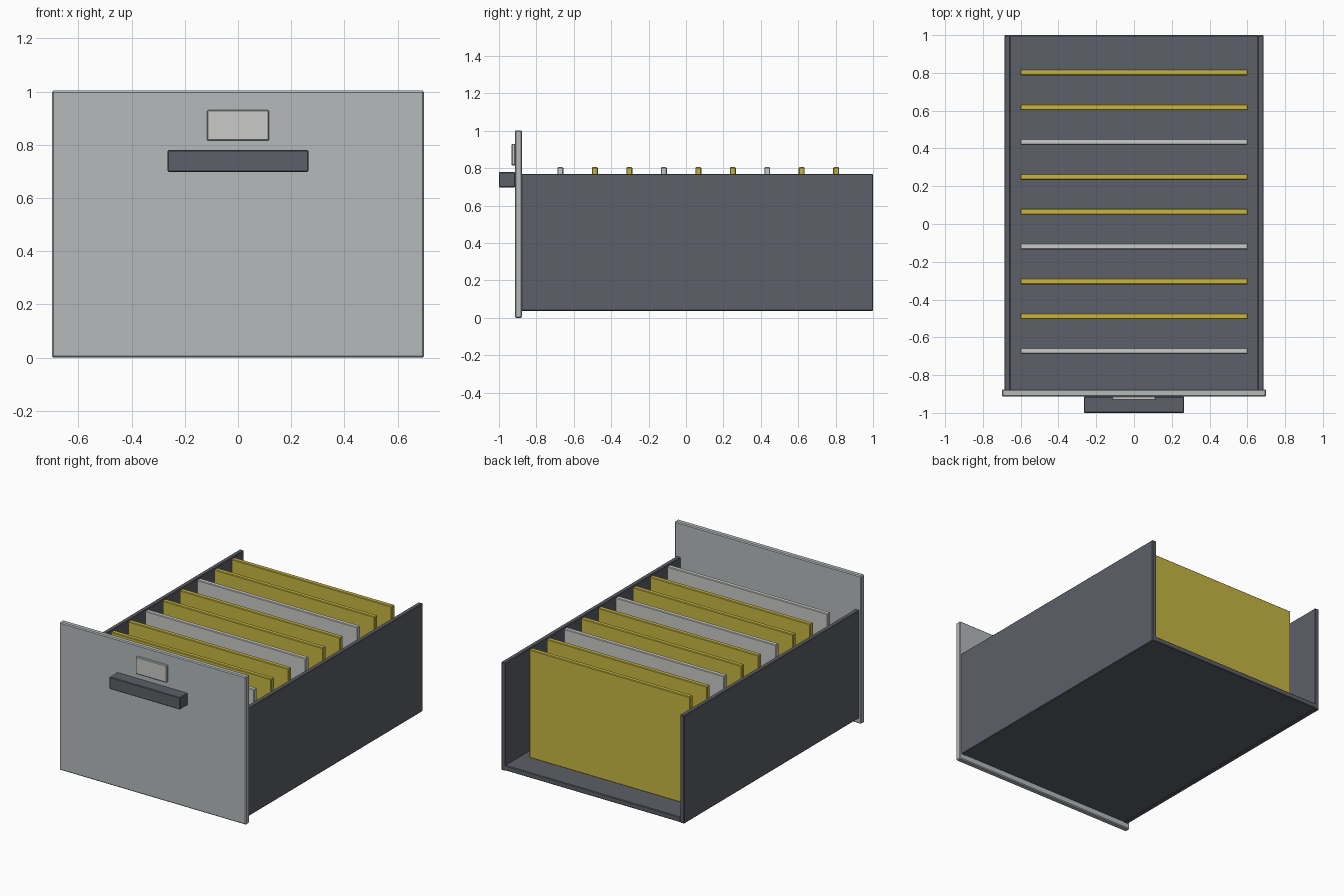
import bpy
import bmesh

if "Cube" in bpy.data.objects:
    bpy.data.objects.remove(bpy.data.objects["Cube"], do_unlink=True)


def make_material(name, rgb):
    mat = bpy.data.materials.new(name)
    mat.use_nodes = True
    colour = (*rgb, 1.0)
    mat.diffuse_color = colour
    mat.node_tree.nodes["Principled BSDF"].inputs["Base Color"].default_value = colour
    return mat


light_grey = make_material("light grey metal", (0.46, 0.49, 0.50))
dark_grey = make_material("dark grey metal", (0.107, 0.115, 0.135))
yellow = make_material("yellow card", (0.57, 0.47, 0.055))
off_white = make_material("off white card", (0.59, 0.59, 0.57))


def box(name, x, y, z, mat, bevel=0.004):
    """Bevelled box from (low, high) extents on each axis."""
    bm = bmesh.new()
    bmesh.ops.create_cube(bm, size=1)
    for v in bm.verts:
        v.co = [low + (c + 0.5) * (high - low)
                for c, (low, high) in zip(v.co, (x, y, z))]
    mesh = bpy.data.meshes.new(name)
    bm.to_mesh(mesh)
    bm.free()
    mesh.materials.append(mat)
    obj = bpy.data.objects.new(name, mesh)
    bpy.context.collection.objects.link(obj)
    mod = obj.modifiers.new("edge_bevel", "BEVEL")
    mod.width = bevel
    mod.segments = 1
    return obj


# Drawer front with pull handle and label plate
box("front_panel", (-0.70, 0.70), (-0.914, -0.876), (0, 1.003), light_grey, 0.006)
box("pull_handle", (-0.265, 0.265), (-1.0, -0.914), (0.698, 0.78), dark_grey)
box("label_plate", (-0.116, 0.116), (-0.932, -0.912), (0.815, 0.931), off_white)

# Open-backed tray
box("drawer_floor", (-0.66, 0.66), (-0.88, 1.0), (0.04, 0.075), dark_grey)
for side, name in ((1, "left_side"), (-1, "right_side")):
    x = sorted((side * 0.655, side * 0.686))
    box(name, x, (-0.88, 1.0), (0.037, 0.77), dark_grey)

# Hanging folders, every third one pale
for i in range(9):
    y = -0.672 + i * 0.1844
    mat = off_white if i % 3 == 0 else yellow
    box(f"folder_{i + 1}", (-0.602, 0.602), (y - 0.016, y + 0.016),
        (0.073, 0.806), mat)
